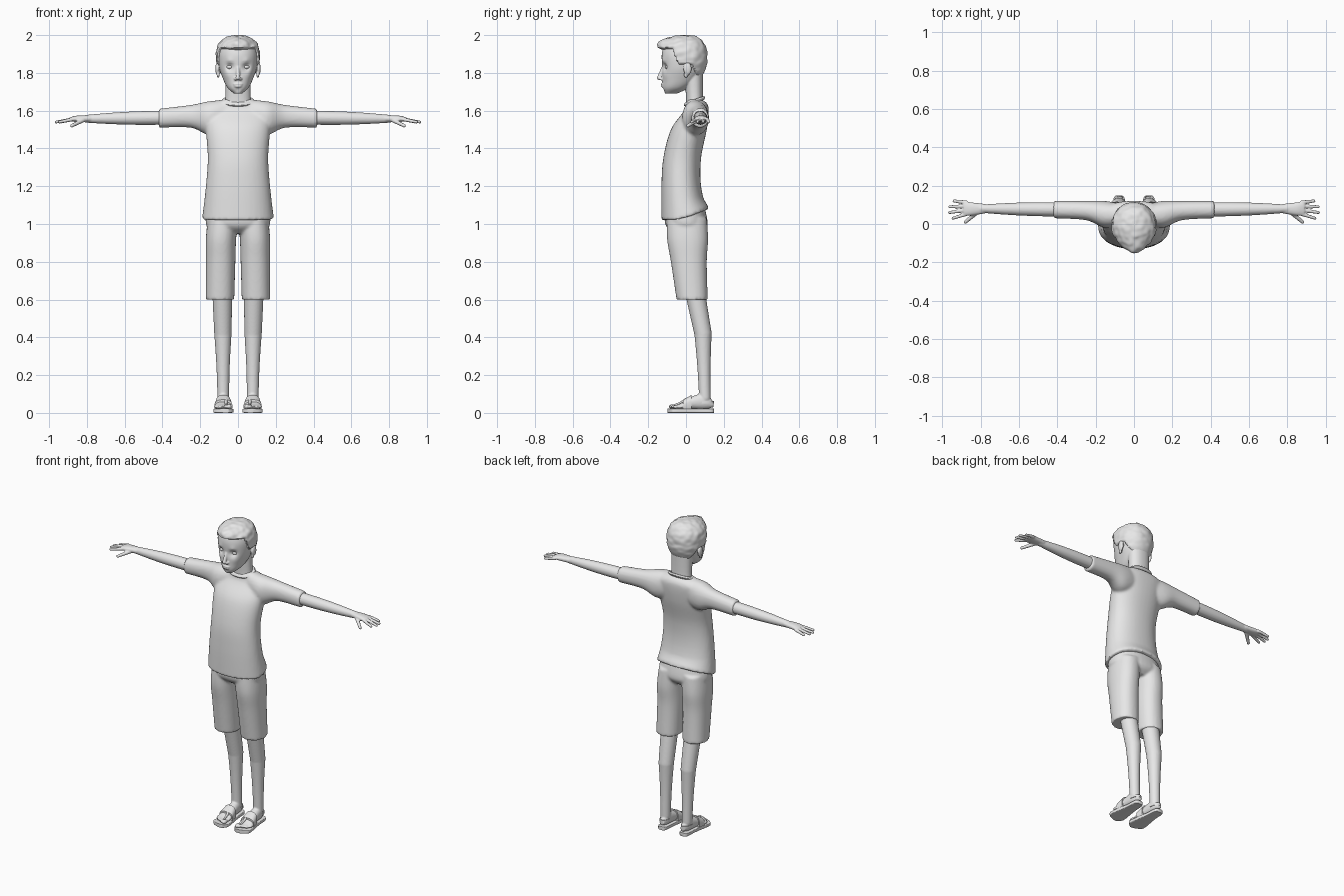
import bpy, bmesh, math
from mathutils import Vector, noise

cube = bpy.data.objects.get("Cube")
if cube:
    bpy.data.objects.remove(cube)

colour = (0.8, 0.8, 0.8, 1)
grey = bpy.data.materials.new("plain_grey")
grey.use_nodes = True
grey.diffuse_color = colour
grey.node_tree.nodes["Principled BSDF"].inputs["Base Color"].default_value = colour


def ramp(value):
    return min(max(value, 0), 1)


def spline(before, start, end, after, t):
    """Catmull-Rom step between two rings, written as a Hermite blend."""
    result = []
    for p, q, r, s in zip(before, start, end, after):
        ease = t * t * (3 - 2 * t)
        leave, arrive = (r - p) / 2, (s - q) / 2
        result.append(q + (r - q) * ease + t * (1 - t) * (leave * (1 - t) - arrive * t))
    return result


def skin(bm, rings):
    """Join rings of points into one closed tube and return its vertices."""
    loops = [[bm.verts.new(point) for point in ring] for ring in rings]
    faces = [bm.faces.new(loops[0]), bm.faces.new(loops[-1])]
    for lower, upper in zip(loops, loops[1:]):
        for k in range(len(lower)):
            faces.append(bm.faces.new((lower[k - 1], lower[k], upper[k], upper[k - 1])))
    bmesh.ops.recalc_face_normals(bm, faces=faces)
    return [vert for loop in loops for vert in loop]


def loft(bm, axis, keys, side=1, power=2.2, sides=40, steps=6):
    """Skin smooth rings; each key is a position on the axis, then min and max of the other two."""
    rows = []
    for i in range(len(keys) - 1):
        before, after = keys[max(i - 1, 0)], keys[min(i + 2, len(keys) - 1)]
        rows += [spline(before, keys[i], keys[i + 1], after, j / steps) for j in range(steps)]
    rows.append(keys[-1])
    rings = []
    for position, u_min, u_max, v_min, v_max in rows:
        ring = []
        for k in range(sides):
            angle = math.tau * k / sides
            cos, sin = math.cos(angle), math.sin(angle)
            u = (u_min + u_max + (u_max - u_min) * math.copysign(abs(cos) ** (2 / power), cos)) / 2
            v = (v_min + v_max + (v_max - v_min) * math.copysign(abs(sin) ** (2 / power), sin)) / 2
            x, y, z = {"x": (position, u, v), "y": (u, position, v), "z": (u, v, position)}[axis]
            ring.append((x * side, y, z))
        rings.append(ring)
    return skin(bm, rings)


def centred(rows):
    """Turn rows of height, half width, front and back into loft keys."""
    return [(z, -half, half, front, back) for z, half, front, back in rows]


def limb(bm, start, end, start_radius, end_radius, bulge=0, sides=24, count=16):
    """Tapered rod with a rounded tip, swelling by the bulge at its middle."""
    start, path = Vector(start), Vector(end) - Vector(start)
    turn = path.to_track_quat("Z", "Y")
    rows = []
    for i in range(count):
        t = i / count
        rows.append((path.length * t, start_radius + (end_radius - start_radius) * t + bulge * math.sin(math.pi * t)))
    for i in range(6):
        angle = i / 4
        rows.append((path.length + end_radius * math.sin(angle), end_radius * math.cos(angle)))
    skin(bm, [[start + turn @ Vector((radius * math.cos(math.tau * k / sides),
                                      radius * math.sin(math.tau * k / sides), height))
               for k in range(sides)] for height, radius in rows])


def ball(bm, centre, radii):
    made = bmesh.ops.create_uvsphere(bm, u_segments=20, v_segments=14, radius=1)
    for vert in made["verts"]:
        vert.co = Vector(c + r * p for c, r, p in zip(centre, radii, vert.co))


def push(verts, centre, radius, vector):
    """Soft sculpting stroke."""
    centre, vector = Vector(centre), Vector(vector)
    for vert in verts:
        distance = (vert.co - centre).length / radius
        vert.co += vector * math.exp(-distance * distance)


def finish(bm, name, voxel=0, relax=3, mirror=False):
    mesh = bpy.data.meshes.new(name)
    bm.to_mesh(mesh)
    bm.free()
    mesh.materials.append(grey)
    mesh.shade_smooth()
    mesh.set_sharp_from_angle(angle=math.radians(50))
    obj = bpy.data.objects.new(name, mesh)
    bpy.context.collection.objects.link(obj)
    if voxel:
        fuse = obj.modifiers.new("fuse", "REMESH")
        fuse.mode, fuse.voxel_size, fuse.use_smooth_shade = "VOXEL", voxel, True
        obj.modifiers.new("relax", "SMOOTH").iterations = relax
    if mirror:
        obj.modifiers.new("mirror", "MIRROR").use_mirror_merge = False


# Shirt: torso with a hem that rises at the back, and two short sleeves
bm = bmesh.new()
torso = loft(bm, "z", centred([
    (1.02, .19, -.13, .12), (1.2, .17, -.13, .08), (1.35, .16, -.12, .08), (1.5, .17, -.08, .11),
    (1.6, .17, -.01, .12), (1.64, .13, 0, .11), (1.66, .08, .01, .08)]))
for vert in torso:
    vert.co.z += ramp((1.14 - vert.co.z) * 10) * max(0, vert.co.y + .03) * .4
for side in (1, -1):
    loft(bm, "x", [(.04, 0, .1, 1.5, 1.66), (.15, -.02, .12, 1.47, 1.65),
                   (.25, .02, .12, 1.51, 1.63), (.42, .03, .12, 1.51, 1.61)], side)
finish(bm, "shirt", .009)

# Neckline: a thin ring, lower at the front
bm = bmesh.new()
band = loft(bm, "z", centred([(1.64, .08, -.005, .095), (1.65, .087, -.012, .102), (1.66, .08, -.005, .095)]))
for vert in band:
    vert.co.z += .35 * (vert.co.y - .045)
finish(bm, "collar")

# Shorts: hips and two loose legs
bm = bmesh.new()
loft(bm, "z", centred([(.95, .12, -.06, .08), (1, .17, -.11, .115), (1.12, .16, -.11, .09)]))
for side in (1, -1):
    loft(bm, "z", [(.6, .02, .17, -.05, .115), (.8, .014, .17, -.08, .11),
                   (.92, .01, .17, -.1, .117), (1.03, 0, .16, -.1, .11)], side)
finish(bm, "shorts", .008)

# Bare arm: forearm, palm, four spread fingers and a thumb
bm = bmesh.new()
limb(bm, (.38, .076, 1.563), (.8, .08, 1.557), .037, .021, bulge=.005)
loft(bm, "x", [(.78, .055, .105, 1.54, 1.576), (.85, .044, .113, 1.54, 1.574), (.89, .045, .118, 1.545, 1.565)])
for i in range(4):
    reach = .965 - .01 * (i - 1.4) ** 2
    limb(bm, (.87, .053 + .02 * i, 1.555), (reach, .03 + .03 * i, 1.54), .01, .008)
limb(bm, (.82, .06, 1.55), (.88, .01, 1.52), .012, .009)
finish(bm, "arm", .0045, 2, mirror=True)

# Bare leg: thigh, calf, foot and toes
bm = bmesh.new()
limb(bm, (.084, .04, .68), (.08, .09, .42), .054, .046)
limb(bm, (.08, .09, .42), (.078, .1, .08), .046, .031, bulge=-.003)
loft(bm, "y", [(.145, .06, .09, .03, .06), (.1, .048, .106, .02, .1), (.04, .043, .112, .02, .09),
               (-.03, .034, .122, .02, .05), (-.06, .04, .11, .02, .04)])
for i in range(5):
    size = .013 if i == 0 else .009
    ball(bm, (.046 + .018 * i, -.07 + .01 * i * i / 4, .033), (size, .022, size))
finish(bm, "leg", .005, 2, mirror=True)

# Sandal: flat sole, instep band, thong strip and heel strap
bm = bmesh.new()
outline = [(.148, .06, .095), (.13, .048, .107), (.06, .042, .112), (-.05, .025, .13), (-.08, .03, .12), (-.098, .05, .08)]
loft(bm, "y", [(y, inner, outer, 0, .023) for y, inner, outer in outline], power=7)
loft(bm, "y", [(.03, .037, .118, 0, .095), (-.015, .03, .125, 0, .07)], power=2.6)
loft(bm, "y", [(0, .056, .074, .06, .08), (-.03, .056, .07, .04, .06), (-.066, .056, .066, .02, .044)])
loft(bm, "z", [(.05, .046, .108, .03, .147), (.064, .046, .108, .03, .147)])
finish(bm, "sandal", mirror=True)

# Head: sculpted skull with ears, nose, lips and neck
skull_rows = centred([
    (1.69, .02, -.11, -.06), (1.72, .055, -.124, .01), (1.77, .08, -.126, .07), (1.83, .1, -.126, .1),
    (1.9, .105, -.128, .105), (1.95, .09, -.11, .09), (1.98, .05, -.06, .055), (1.987, .01, -.01, .02)])
bm = bmesh.new()
skull = loft(bm, "z", skull_rows, sides=72)
push(skull, (0, -.125, 1.71), .012, (0, .006, 0))
for side in (1, -1):
    push(skull, (side * .043, -.116, 1.832), .021, (0, .018, 0))
    push(skull, (side * .045, -.118, 1.86), .018, (0, -.006, 0))
    push(skull, (side * .055, -.1, 1.785), .025, (0, -.004, 0))
    ball(bm, (side * .109, .008, 1.822), (.011, .022, .034))
    ball(bm, (side * .105, 0, 1.79), (.008, .012, .016))
    ball(bm, (side * .013, -.132, 1.768), (.009, .011, .008))
limb(bm, (0, -.118, 1.836), (0, -.142, 1.774), .008, .012)
for height, width in ((1.74, .025), (1.729, .021)):
    ball(bm, (0, -.123, height), (width, .01, .006))
loft(bm, "z", centred([(1.59, .08, 0, .1), (1.67, .067, 0, .09), (1.83, .07, -.01, .09)]))
finish(bm, "head", .0042, 2)

# Eyes
bm = bmesh.new()
ball(bm, (.043, -.094, 1.831), (.019, .017, .012))
finish(bm, "eye", mirror=True)

# Hair: a wavy cap over the skull that sinks in below the hairline, with a swept fringe
bm = bmesh.new()
cap = loft(bm, "z", skull_rows, sides=72, steps=12)
push(cap, (0, -.11, 1.95), .04, (0, -.02, .005))
pivot = .03
for vert in cap:
    hairline = 1.85 + .08 * ramp((-.04 - vert.co.y) / .03) - .07 * ramp((vert.co.y - .03) / .03)
    shown = ramp((vert.co.z - hairline) / .012 + 1)
    wave = noise.noise(vert.co * 38) * shown
    swell = .22 * shown - .12 + wave * .05
    vert.co.x *= 1 + swell
    vert.co.y += (vert.co.y - pivot) * swell
    vert.co.z = min(vert.co.z + shown * ramp((vert.co.z - 1.9) * 12) * .012 + wave * .003, 2)
finish(bm, "hair")
